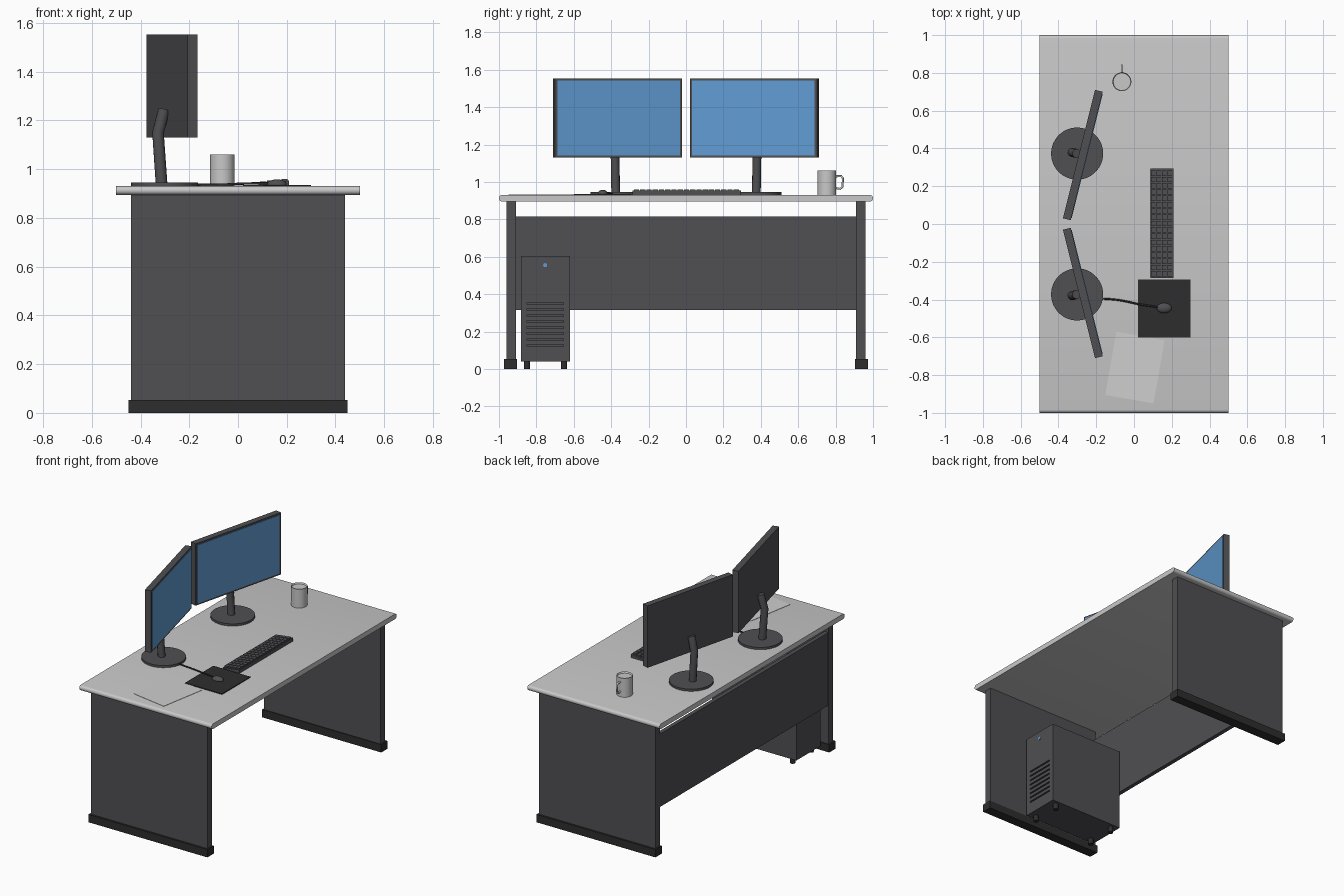
import bpy, bmesh, math
from mathutils import Matrix, Vector

old = bpy.data.objects.get("Cube")
if old:
    bpy.data.objects.remove(old, do_unlink=True)


def material(name, r, g, b):
    m = bpy.data.materials.new(name)
    m.use_nodes = True
    m.diffuse_color = (r, g, b, 1)
    m.node_tree.nodes["Principled BSDF"].inputs["Base Color"].default_value = (r, g, b, 1)
    return m


LIGHT = material("light grey", 0.58, 0.58, 0.58)
DARK = material("charcoal", 0.08, 0.077, 0.085)
BLACK = material("near black", 0.027, 0.027, 0.027)
BLUE = material("screen blue", 0.12, 0.33, 0.65)
WHITE = material("paper white", 0.62, 0.62, 0.62)
I = Matrix.Identity(4)
TOP = 0.93


def add(name, bm, mat, xf=I, smooth=False):
    """Turn a bmesh into a named object with one colour."""
    bmesh.ops.recalc_face_normals(bm, faces=bm.faces)
    me = bpy.data.meshes.new(name)
    bm.to_mesh(me)
    bm.free()
    me.transform(xf)
    me.materials.append(mat)
    ob = bpy.data.objects.new(name, me)
    bpy.context.collection.objects.link(ob)
    if smooth:
        bpy.ops.object.select_all(action='DESELECT')
        ob.select_set(True)
        bpy.context.view_layer.objects.active = ob
        bpy.ops.object.shade_smooth_by_angle(angle=math.radians(35))
    return ob


def box_into(bm, x, y, z):
    """Add a box given as three (low, high) ranges."""
    size = [b - a for a, b in (x, y, z)]
    mid = [(a + b) / 2 for a, b in (x, y, z)]
    bmesh.ops.create_cube(bm, size=1, matrix=Matrix.Translation(mid) @ Matrix.Diagonal((*size, 1)))


def box(name, x, y, z, mat, xf=I):
    bm = bmesh.new()
    box_into(bm, x, y, z)
    return add(name, bm, mat, xf)


def disc(name, centre, r, z0, z1, mat, xf=I, sides=40):
    bm = bmesh.new()
    bmesh.ops.create_cone(bm, cap_ends=True, segments=sides, radius1=r, radius2=r, depth=z1 - z0,
                          matrix=Matrix.Translation((*centre, (z0 + z1) / 2)))
    return add(name, bm, mat, xf, True)


def prism(name, profile, axis, length, mat):
    """Extrude a closed outline of points along an axis."""
    bm = bmesh.new()
    face = bm.faces.new([bm.verts.new(p) for p in profile])
    ext = bmesh.ops.extrude_face_region(bm, geom=[face])
    verts = [v for v in ext["geom"] if isinstance(v, bmesh.types.BMVert)]
    bmesh.ops.translate(bm, verts=verts, vec=Vector(axis) * length)
    return add(name, bm, mat, smooth=True)


def tube(name, points, r, mat, xf=I, spline='POLY'):
    cu = bpy.data.curves.new(name, 'CURVE')
    cu.dimensions = '3D'
    cu.bevel_depth, cu.bevel_resolution, cu.use_fill_caps = r, 3, True
    sp = cu.splines.new(spline)
    if spline == 'BEZIER':
        sp.bezier_points.add(len(points) - 1)
        for bp, p in zip(sp.bezier_points, points):
            bp.co = p
            bp.handle_left_type = bp.handle_right_type = 'AUTO'
    else:
        sp.points.add(len(points) - 1)
        for pt, p in zip(sp.points, points):
            pt.co = (*p, 1)
    cu.materials.append(mat)
    ob = bpy.data.objects.new(name, cu)
    ob.matrix_world = xf
    bpy.context.collection.objects.link(ob)
    return ob


# Desk top with rounded short ends
r = 0.0175
outline = []
for side in (1, -1):
    for i in range(9):
        a = math.pi * (i / 8 - 0.5)
        outline.append((-0.5, side * (1 - r + r * math.cos(a)), TOP - r + side * r * math.sin(a)))
prism("desk_top", outline, (1, 0, 0), 1, LIGHT)

# Leg panels and their feet
for side, s in (("left", 1), ("right", -1)):
    box(side + "_leg_panel", (-0.44, 0.44), sorted((0.91 * s, 0.96 * s)), (0.05, 0.9), DARK)
    box(side + "_leg_foot", (-0.45, 0.45), sorted((0.904 * s, 0.973 * s)), (0, 0.053), BLACK)

# Back panel between the legs
box("back_panel", (-0.438, -0.41), (-0.91, 0.91), (0.316, 0.814), DARK)

# Monitors, built around their own centre and turned inwards
for side, s in (("left", 1), ("right", -1)):
    xf = Matrix.Translation((-0.27, 0.365 * s, 0)) @ Matrix.Rotation(math.radians(-14) * s, 4, 'Z')
    box(side + "_monitor_body", (-0.022, 0.02), (-0.35, 0.35), (1.13, 1.553), DARK, xf)
    box(side + "_monitor_screen", (0.019, 0.023), (-0.338, 0.338), (1.142, 1.541), BLUE, xf)
    disc(side + "_monitor_base", (-0.032, 0), 0.138, TOP, 0.945, DARK, xf)
    tube(side + "_monitor_neck",
         [(-0.045, 0, 0.94), (-0.06, 0, 1.15), (-0.034, 0, 1.245)], 0.024, DARK, xf)

# Computer tower with vent slots, feet and power light
tower = box("tower_case", (-0.4, 0.16), (-0.883, -0.62), (0.04, 0.605), DARK)
bm = bmesh.new()
for i in range(8):
    z = 0.12 + i * 0.032
    box_into(bm, (0.148, 0.2), (-0.85, -0.655), (z, z + 0.01))
slots = add("vent_cutter", bm, DARK)
slots.hide_render = True
slots.hide_viewport = True
cut = tower.modifiers.new("vents", 'BOOLEAN')
cut.object, cut.operation, cut.solver = slots, 'DIFFERENCE', 'EXACT'
for x in (-0.35, 0.11):
    for y in (-0.85, -0.652):
        disc("tower_foot", (x, y), 0.017, 0, 0.041, BLACK, sides=20)
light_xf = Matrix.Translation((0.16, -0.753, 0.555)) @ Matrix.Rotation(math.pi / 2, 4, 'Y')
disc("power_light", (0, 0), 0.011, -0.002, 0.004, BLUE, light_xf, 16)

# Keyboard wedge with rows of keys
prism("keyboard_body", [(0.085, -0.285, TOP), (0.21, -0.285, TOP), (0.21, -0.285, 0.954),
                        (0.085, -0.285, 0.937)], (0, 1, 0), 0.58, DARK)
bm = bmesh.new()
columns, rows = 17, 4
for c in range(columns):
    for k in range(rows):
        y = -0.278 + c * 0.0333
        x = 0.091 + k * 0.029
        z = 0.937 + (x - 0.085) * 0.136
        box_into(bm, (x, x + 0.026), (y, y + 0.028), (z, z + 0.011))
add("keyboard_keys", bm, DARK)

# Mouse, mat and cable
box("mouse_mat", (0.02, 0.3), (-0.6, -0.295), (TOP, 0.936), BLACK)
bm = bmesh.new()
bmesh.ops.create_uvsphere(bm, u_segments=24, v_segments=12, radius=1)
add("mouse", bm, DARK, Matrix.Translation((0.16, -0.445, 0.938)) @ Matrix.Diagonal((0.04, 0.027, 0.02, 1)), True)
tube("mouse_cable", [(0.125, -0.44, 0.942), (0.03, -0.425, 0.941), (-0.08, -0.403, 0.936),
                     (-0.2, -0.393, 0.936)], 0.005, BLACK, spline='BEZIER')

# Mug with a shallow rim and a handle
bm = bmesh.new()
bmesh.ops.create_cone(bm, cap_ends=True, segments=32, radius1=0.05, radius2=0.05, depth=0.13)
bm.faces.ensure_lookup_table()
lid = [f for f in bm.faces if f.normal.z > 0.9]
bmesh.ops.inset_region(bm, faces=lid, thickness=0.004, depth=0)
bmesh.ops.translate(bm, verts=lid[0].verts[:], vec=(0, 0, -0.01))
add("mug", bm, LIGHT, Matrix.Translation((-0.064, 0.753, 0.995)), True)
tube("mug_handle", [(-0.064, 0.795, 1.03), (-0.064, 0.83, 1.031), (-0.064, 0.839, 1.02),
                    (-0.064, 0.837, 0.975), (-0.064, 0.825, 0.963), (-0.064, 0.795, 0.968)], 0.006, LIGHT)

# Sheet of paper
sheet_xf = Matrix.Translation((0.005, -0.76, 0)) @ Matrix.Rotation(math.radians(-10), 4, 'Z')
box("paper_sheet", (-0.13, 0.13), (-0.17, 0.17), (TOP, 0.932), WHITE, sheet_xf)
